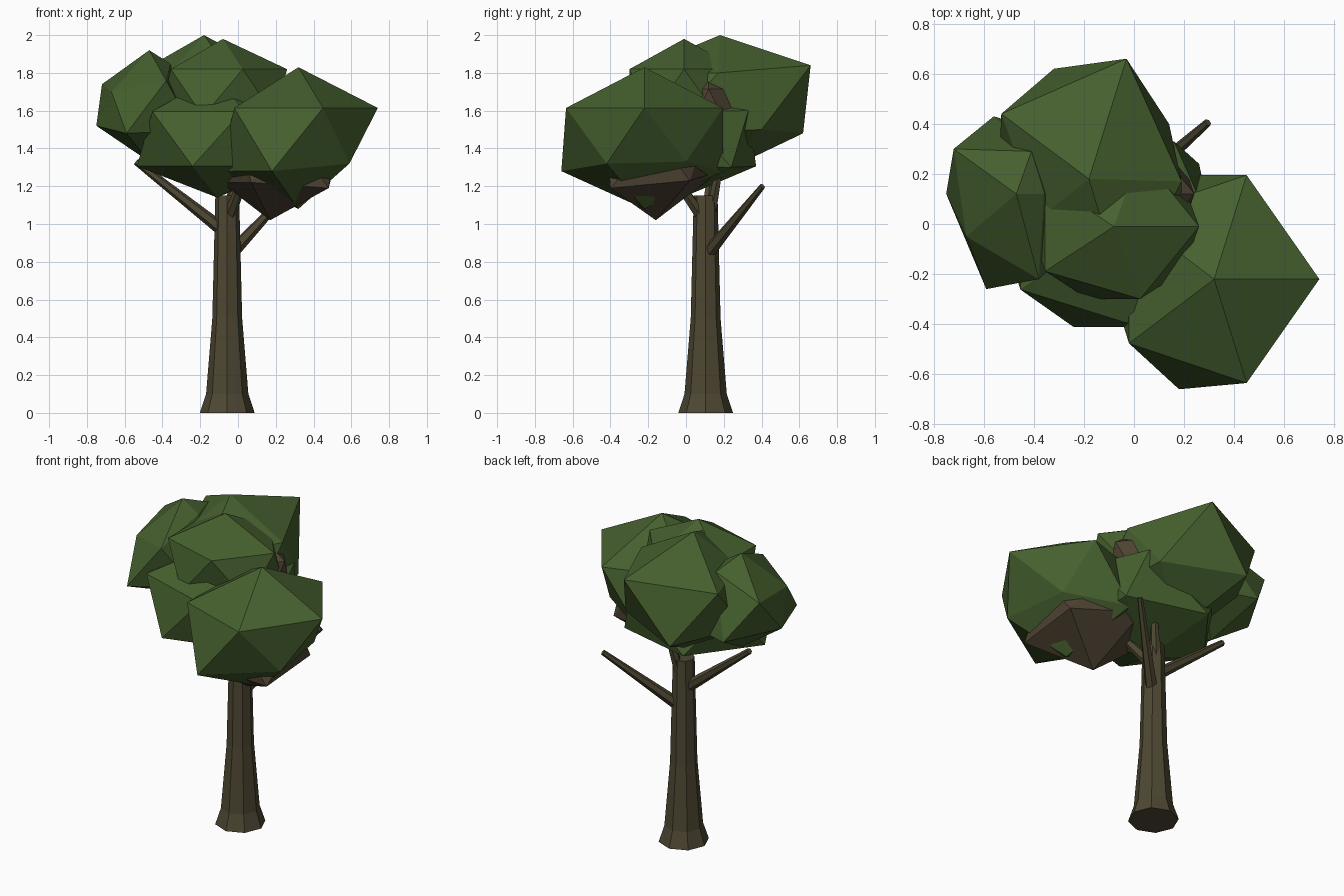
import bpy, bmesh, math
from mathutils import Vector

if "Cube" in bpy.data.objects:
    bpy.data.objects.remove(bpy.data.objects["Cube"])


def material(name, rgb):
    m = bpy.data.materials.new(name)
    m.diffuse_color = (*rgb, 1)
    m.use_nodes = True
    m.node_tree.nodes["Principled BSDF"].inputs["Base Color"].default_value = m.diffuse_color
    return m


LEAF = material("leaf green", (0.061, 0.117, 0.028))
BARK = material("bark brown", (0.076, 0.063, 0.032))
TWIG = material("twig brown", (0.078, 0.057, 0.033))


def finish(bm, name, mat):
    bmesh.ops.recalc_face_normals(bm, faces=bm.faces)
    mesh = bpy.data.meshes.new(name)
    bm.to_mesh(mesh)
    bm.free()
    mesh.materials.append(mat)
    ob = bpy.data.objects.new(name, mesh)
    bpy.context.collection.objects.link(ob)


def tube(name, rings, sides, mat):
    """Skin a tapered tube through (centre, radius) rings, capped at both ends."""
    bm = bmesh.new()
    axis = (Vector(rings[-1][0]) - Vector(rings[0][0])).normalized()
    turn = Vector((0, 0, 1)).rotation_difference(axis)
    loops = []
    for centre, r in rings:
        loops.append([bm.verts.new(Vector(centre) + turn @ Vector(
            (r * math.cos(a), r * math.sin(a), 0)))
            for a in (2 * math.pi * i / sides for i in range(sides))])
    for low, high in zip(loops, loops[1:]):
        for i in range(sides):
            j = (i + 1) % sides
            bm.faces.new((low[i], low[j], high[j], high[i]))
    bm.faces.new(loops[0][::-1])
    bm.faces.new(loops[-1])
    finish(bm, name, mat)


def clump(name, centre, size, bottom, mat, **moved):
    """Stretched icosahedron. Lower ring l0-l4 starts at -36 degrees, upper ring
    h0-h4 at 0 degrees; 'moved' puts single corners elsewhere for an uneven shape."""
    bm = bmesh.new()
    ring, flat = 2 / math.sqrt(5), 1 / math.sqrt(5)

    def corner(key, r, deg, z):
        a = math.radians(deg)
        rz = size[2] if z > 0 else bottom
        p = Vector(centre) + Vector(
            (r * math.cos(a) * size[0], r * math.sin(a) * size[1], z * rz))
        return bm.verts.new(moved.get(key, p))

    base, top = corner("base", 0, 0, -1), corner("top", 0, 0, 1)
    low = [corner(f"l{k}", ring, 72 * k - 36, -flat) for k in range(5)]
    high = [corner(f"h{k}", ring, 72 * k, flat) for k in range(5)]
    for k in range(5):
        n = (k + 1) % 5
        bm.faces.new((base, low[n], low[k]))
        bm.faces.new((low[k], low[n], high[k]))
        bm.faces.new((low[n], high[n], high[k]))
        bm.faces.new((high[k], high[n], top))
    finish(bm, name, mat)


# Trunk with flared foot
X, Y = -0.057, 0.104
tube("trunk", [((X, Y, z), r) for z, r in
               ((0, 0.145), (0.1, 0.112), (0.5, 0.079), (1.15, 0.063))], 8, BARK)

# Branches
for name, a, b, r0, r1 in (
        ("left_branch", (-0.07, 0.10, 0.96), (-0.54, 0.14, 1.33), 0.036, 0.018),
        ("right_branch", (-0.03, 0.12, 0.85), (0.295, 0.405, 1.20), 0.036, 0.016),
        ("front_branch", (-0.05, 0.09, 1.03), (0.05, -0.10, 1.30), 0.034, 0.02),
        ("back_branch", (-0.05, 0.13, 1.05), (0.0, 0.18, 1.32), 0.032, 0.02)):
    tube(name, [(a, r0), (b, r1)], 6, BARK)

# Leaf crown
clump("right_leaves", (0.32, -0.22, 1.44), (0.47, 0.488, 0.39), 0.36, LEAF,
      l0=(0.59, -0.42, 1.32), l1=(0.53, 0.0, 1.33), l4=(0.18, -0.66, 1.28))
clump("back_leaves", (-0.18, 0.18, 1.65), (0.50, 0.545, 0.35), 0.38, LEAF,
      h0=(0.19, 0.17, 1.80), h1=(-0.03, 0.66, 1.84), h2=(-0.53, 0.44, 1.80),
      h3=(-0.38, 0.02, 1.78), l1=(0.14, 0.40, 1.50), l2=(-0.32, 0.62, 1.48),
      l3=(-0.54, 0.20, 1.50), l4=(-0.30, -0.13, 1.50))
clump("top_leaves", (-0.08, -0.01, 1.69), (0.38, 0.34, 0.29), 0.27, LEAF)
clump("left_leaves", (-0.47, 0.12, 1.63), (0.325, 0.40, 0.29), 0.30, LEAF,
      h0=(-0.36, 0.12, 1.85), h1=(-0.41, 0.29, 1.85), h2=(-0.72, 0.30, 1.74),
      h3=(-0.67, -0.05, 1.70), l2=(-0.56, 0.43, 1.50), l3=(-0.75, 0.12, 1.52),
      l4=(-0.59, -0.26, 1.48))
clump("front_leaves", (-0.11, -0.02, 1.44), (0.475, 0.46, 0.35), 0.30, LEAF,
      h1=(0.16, 0.33, 1.60), l1=(0.26, 0.24, 1.30))

# Brown twig clumps showing between the leaves
clump("lower_twigs", (0.17, -0.16, 1.33), (0.40, 0.31, 0.31), 0.31, TWIG,
      l0=(0.48, -0.40, 1.19), l1=(0.49, 0.02, 1.23), l2=(0.09, 0.18, 1.28),
      l3=(-0.09, -0.10, 1.22), l4=(0.07, -0.42, 1.22), h3=(-0.04, -0.31, 1.64))
clump("inner_twigs", (0.0, 0.12, 1.58), (0.27, 0.24, 0.30), 0.25, TWIG)
